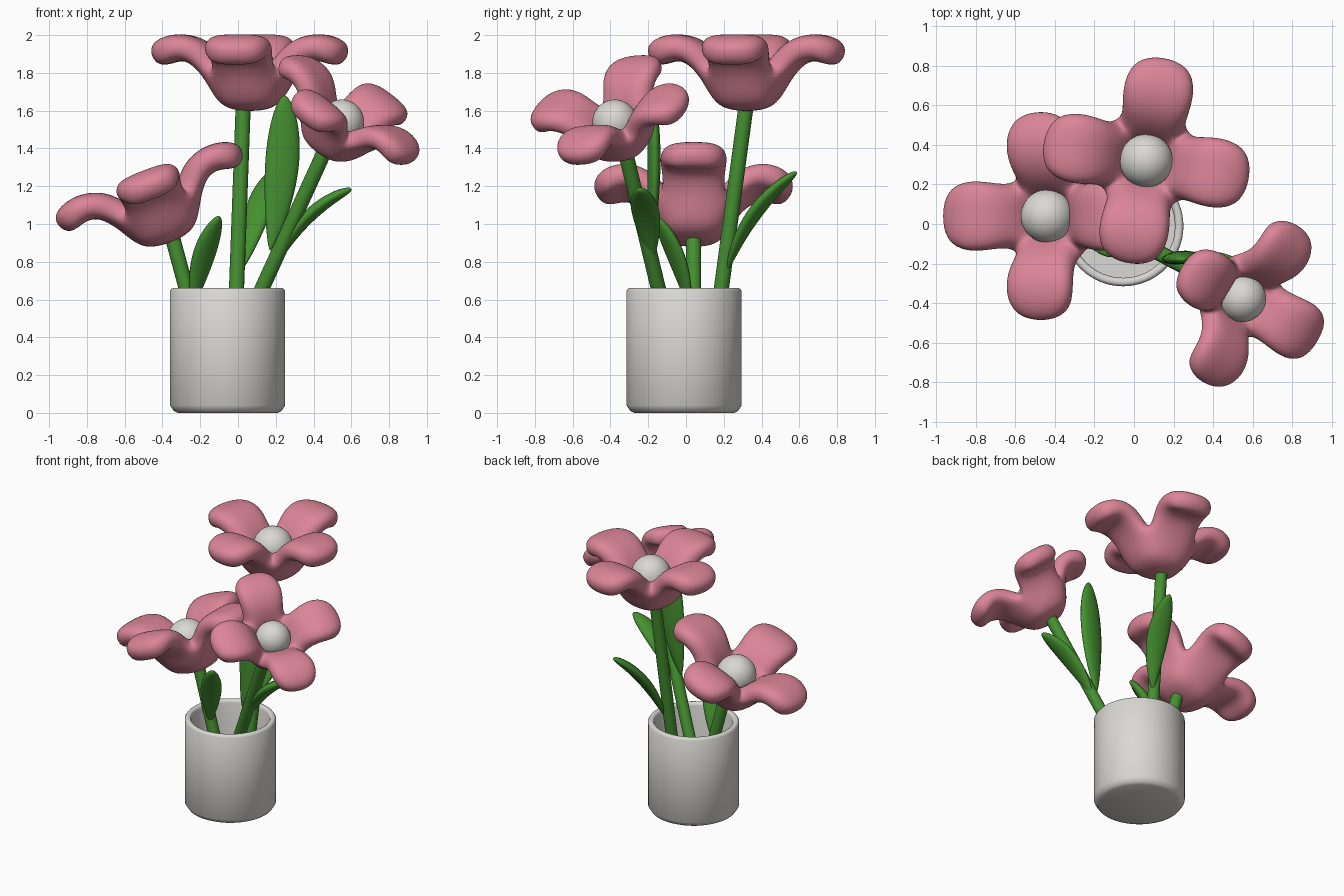
import bpy, bmesh, math
from mathutils import Vector, Matrix

if "Cube" in bpy.data.objects:
    bpy.data.objects.remove(bpy.data.objects["Cube"])


def material(name, rgb):
    m = bpy.data.materials.new(name)
    m.diffuse_color = (*rgb, 1)
    m.use_nodes = True
    m.node_tree.nodes["Principled BSDF"].inputs["Base Color"].default_value = m.diffuse_color
    return m


PINK = material("petal pink", (0.71, 0.235, 0.315))
GREEN = material("leaf green", (0.06, 0.28, 0.03))
GREY = material("pale grey", (0.70, 0.69, 0.66))


def finish(bm, name, mat, angle=180):
    bmesh.ops.remove_doubles(bm, verts=bm.verts, dist=0.0005)
    bmesh.ops.recalc_face_normals(bm, faces=bm.faces)
    me = bpy.data.meshes.new(name)
    bm.to_mesh(me)
    bm.free()
    me.materials.append(mat)
    me.shade_smooth()
    if angle < 180:
        me.set_sharp_from_angle(angle=math.radians(angle))
    ob = bpy.data.objects.new(name, me)
    bpy.context.collection.objects.link(ob)
    return ob


def skin(bm, rings):
    """Bridge rings of points and cap both ends."""
    vs = [[bm.verts.new(p) for p in ring] for ring in rings]
    n = len(vs[0])
    for a, b in zip(vs, vs[1:]):
        for i in range(n):
            j = (i + 1) % n
            bm.faces.new((a[i], a[j], b[j], b[i]))
    bm.faces.new(vs[0][::-1])
    bm.faces.new(vs[-1])


def circle(n):
    return [(math.cos(2 * math.pi * i / n), math.sin(2 * math.pi * i / n)) for i in range(n)]


# Pot: hollow turned profile
profile = [(0.02, 0), (0.265, 0), (0.285, 0.01), (0.305, 0.04), (0.305, 0.645),
           (0.297, 0.657), (0.29, 0.66), (0.275, 0.66), (0.267, 0.655),
           (0.262, 0.64), (0.262, 0.05), (0.02, 0.05)]
bm = bmesh.new()
skin(bm, [[(-0.055 + r * c, -0.01 + r * s, z) for c, s in circle(64)] for r, z in profile])
finish(bm, "pot", GREY, 40)


def stem(name, low, high):
    low, high = Vector(low), Vector(high)
    bm = bmesh.new()
    rot = (high - low).to_track_quat('Z', 'Y')
    skin(bm, [[p + rot @ Vector((0.04 * c, 0.04 * s, 0)) for c, s in circle(20)] for p in (low, high)])
    finish(bm, name, GREEN, 40)


def leaf(name, a, b, c, side, width):
    """Flattened blade following a curve through a, b and c."""
    a, b, c, side = Vector(a), Vector(b), Vector(c), Vector(side).normalized()
    ctrl = 2 * b - (a + c) / 2
    rings, n = [], 24
    for i in range(n + 1):
        t = 0.5 - 0.5 * math.cos(math.pi * (0.02 + 0.96 * i / n))
        p = a * (1 - t) ** 2 + ctrl * 2 * t * (1 - t) + c * t * t
        tan = ((ctrl - a) * (1 - t) + (c - ctrl) * t).normalized()
        s = (side - tan * side.dot(tan)).normalized()
        nor = tan.cross(s)
        w = math.sin(math.pi * t ** 1.25) ** 0.55
        rings.append([p + s * (width / 2 * w * x) + nor * (0.034 * w ** 0.7 * y) for x, y in circle(16)])
    bm = bmesh.new()
    skin(bm, rings)
    finish(bm, name, GREEN)


# Petal rows: middle radius, height, edge radius, half width
ROWS = [(0.12, 0.06, 0.10, 0.10), (0.18, 0.19, 0.155, 0.155), (0.26, 0.305, 0.26, 0.175),
        (0.39, 0.337, 0.385, 0.19), (0.54, 0.275, 0.495, 0.145)]


def flower(name, base, axis, petal_dir, scale=1):
    z = Vector(axis).normalized()
    y = z.cross(Vector(petal_dir)).normalized()
    x = y.cross(z)
    frame = Matrix.Translation(base) @ Matrix((x, y, z)).transposed().to_4x4() @ Matrix.Scale(scale, 4)
    # Cup and four petals from one low cage
    bm = bmesh.new()
    for k in range(4):
        rot = Matrix.Rotation(k * math.pi / 2, 3, 'Z')
        rows = [[bm.verts.new(rot @ Vector(p)) for p in
                 ((re, -w, h), (rm, 0, h), (re, w, h))] for rm, h, re, w in ROWS]
        for a, b in zip(rows, rows[1:]):
            for i in (0, 1):
                bm.faces.new((a[i], b[i], b[i + 1], a[i + 1]))
        r, h = ROWS[0][:2]
        tip = rot @ Vector((0, r, h))
        bm.faces.new((bm.verts.new((0, 0, 0.05)), rows[0][1], rows[0][2], bm.verts.new(tip)))
    ob = finish(bm, name + "_petals", PINK)
    ob.matrix_world = frame
    sol = ob.modifiers.new("thickness", 'SOLIDIFY')
    sol.thickness, sol.offset = 0.15, 0
    sub = ob.modifiers.new("smooth", 'SUBSURF')
    sub.levels = sub.render_levels = 3
    # Round centre
    bm = bmesh.new()
    bmesh.ops.create_uvsphere(bm, u_segments=32, v_segments=20, radius=0.135)
    ob = finish(bm, name + "_centre", GREY)
    ob.matrix_world = frame @ Matrix.Translation((0, 0, 0.215))


# Flowers
t = math.radians(-10)
flower("tall_flower", (0.062, 0.32, 1.61), (0, 0, 1), (math.cos(t), math.sin(t), 0))
flower("low_flower", (-0.36, 0.04, 0.915), (-0.36, 0, 0.93), (0.93, 0, 0.36))
flower("right_flower", (0.46, -0.315, 1.385), (0.47, -0.326, 0.82), (-0.63, 0.345, 0.5), 0.88)

# Stems
stem("tall_stem", (-0.03, 0.105, 0.05), (0.028, 0.32, 1.64))
stem("low_stem", (-0.11, 0.04, 0.05), (-0.35, 0.04, 0.94))
stem("right_stem", (-0.15, 0.0, 0.05), (0.465, -0.325, 1.40))

# Leaves
leaf("tall_leaf", (0.17, -0.19, 0.86), (0.23, -0.17, 1.28), (0.245, -0.18, 1.68), (1, 0.1, 0), 0.18)
leaf("right_leaf", (0.21, -0.18, 0.80), (0.375, -0.21, 1.04), (0.60, -0.245, 1.185), (0.19, 0.98, 0), 0.15)
leaf("back_leaf", (0.02, 0.22, 0.76), (0.10, 0.36, 1.05), (0.18, 0.585, 1.275), (0.92, -0.38, 0), 0.15)
leaf("front_leaf", (-0.24, 0.02, 0.56), (-0.185, -0.05, 0.82), (-0.10, -0.16, 1.04), (0.82, 0.57, 0), 0.14)
